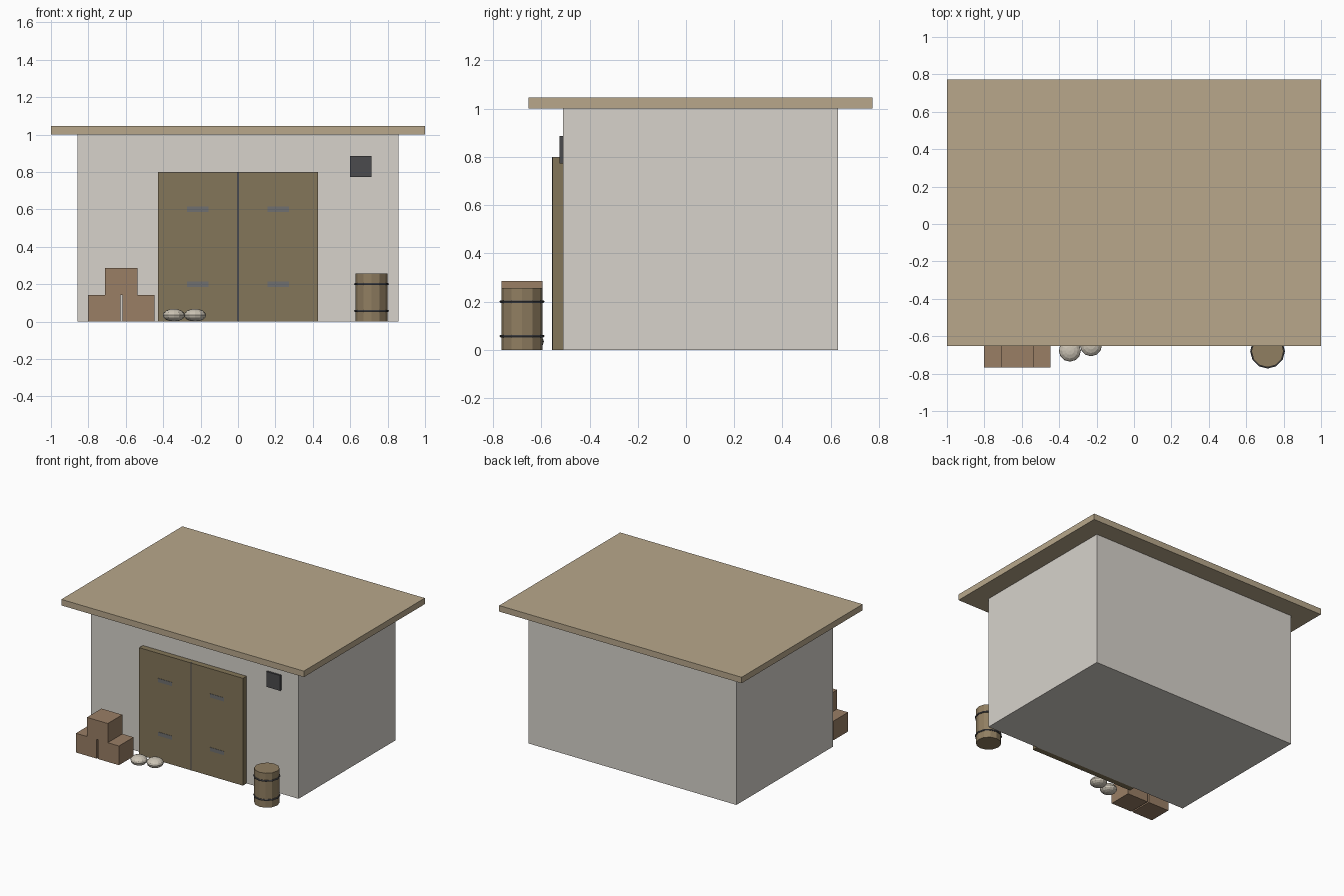
import bpy

if "Cube" in bpy.data.objects:
    bpy.data.objects.remove(bpy.data.objects["Cube"])


def mat(name, r, g, b):
    m = bpy.data.materials.new(name)
    m.diffuse_color = (r, g, b, 1)
    m.use_nodes = True
    m.node_tree.nodes["Principled BSDF"].inputs["Base Color"].default_value = m.diffuse_color
    return m


PLASTER = mat("plaster", 0.68, 0.65, 0.60)
ROOF = mat("roof_tan", 0.48, 0.39, 0.26)
WOOD = mat("door_wood", 0.23, 0.18, 0.10)
CARD = mat("crate_brown", 0.32, 0.21, 0.13)
METAL = mat("dark_metal", 0.07, 0.07, 0.075)
STEEL = mat("hinge_steel", 0.16, 0.16, 0.16)
BARREL = mat("barrel_wood", 0.28, 0.21, 0.12)
SACK = mat("sack_cloth", 0.60, 0.55, 0.46)


def finish(name, m):
    o = bpy.context.object
    o.name = name
    o.data.materials.append(m)
    return o


def box(name, m, x, y, z):
    """Box from (min, max) pairs on each axis."""
    bpy.ops.mesh.primitive_cube_add(size=1, location=[sum(p) / 2 for p in (x, y, z)])
    o = finish(name, m)
    o.scale = [p[1] - p[0] for p in (x, y, z)]
    return o


# Building shell
box("walls", PLASTER, (-0.857, 0.857), (-0.51, 0.63), (0, 1))
box("roof_slab", ROOF, (-1, 1), (-0.653, 0.773), (1, 1.045))

# Double door with backing frame, centre seam and hinge straps
box("door_frame", WOOD, (-0.428, 0.428), (-0.538, -0.51), (0, 0.8))
for side, s in (("left", -1), ("right", 1)):
    box(f"door_leaf_{side}", WOOD, sorted((s * 0.004, s * 0.428)),
        (-0.553, -0.538), (0, 0.8))
    for level, z in (("lower", 0.2), ("upper", 0.6)):
        box(f"hinge_{side}_{level}", STEEL, sorted((s * 0.157, s * 0.272)),
            (-0.555, -0.54), (z - 0.014, z + 0.014))
box("door_seam", METAL, (-0.005, 0.005), (-0.555, -0.538), (0, 0.8))

# Wall vent
box("vent", METAL, (0.6, 0.714), (-0.524, -0.51), (0.772, 0.886))

# Stacked crates
for name, x, z in (("left", -0.715, 0), ("right", -0.532, 0), ("top", -0.624, 0.143)):
    box(f"crate_{name}", CARD, (x - 0.086, x + 0.086), (-0.766, -0.594), (z, z + 0.143))

# Sacks
for i, (x, y) in enumerate(((-0.343, -0.677), (-0.23, -0.648))):
    bpy.ops.mesh.primitive_uv_sphere_add(segments=12, ring_count=8, radius=1,
                                         location=(x, y, 0.034))
    finish(f"sack_{i + 1}", SACK).scale = (0.059, 0.059, 0.034)

# Barrel with two hoops
bpy.ops.mesh.primitive_cylinder_add(vertices=12, radius=0.086, depth=0.257,
                                    location=(0.714, -0.68, 0.1285))
finish("barrel", BARREL)
for level, z in (("lower", 0.057), ("upper", 0.2)):
    bpy.ops.mesh.primitive_torus_add(major_segments=12, minor_segments=6,
                                     major_radius=0.087, minor_radius=0.006,
                                     location=(0.714, -0.68, z))
    finish(f"barrel_hoop_{level}", METAL)
